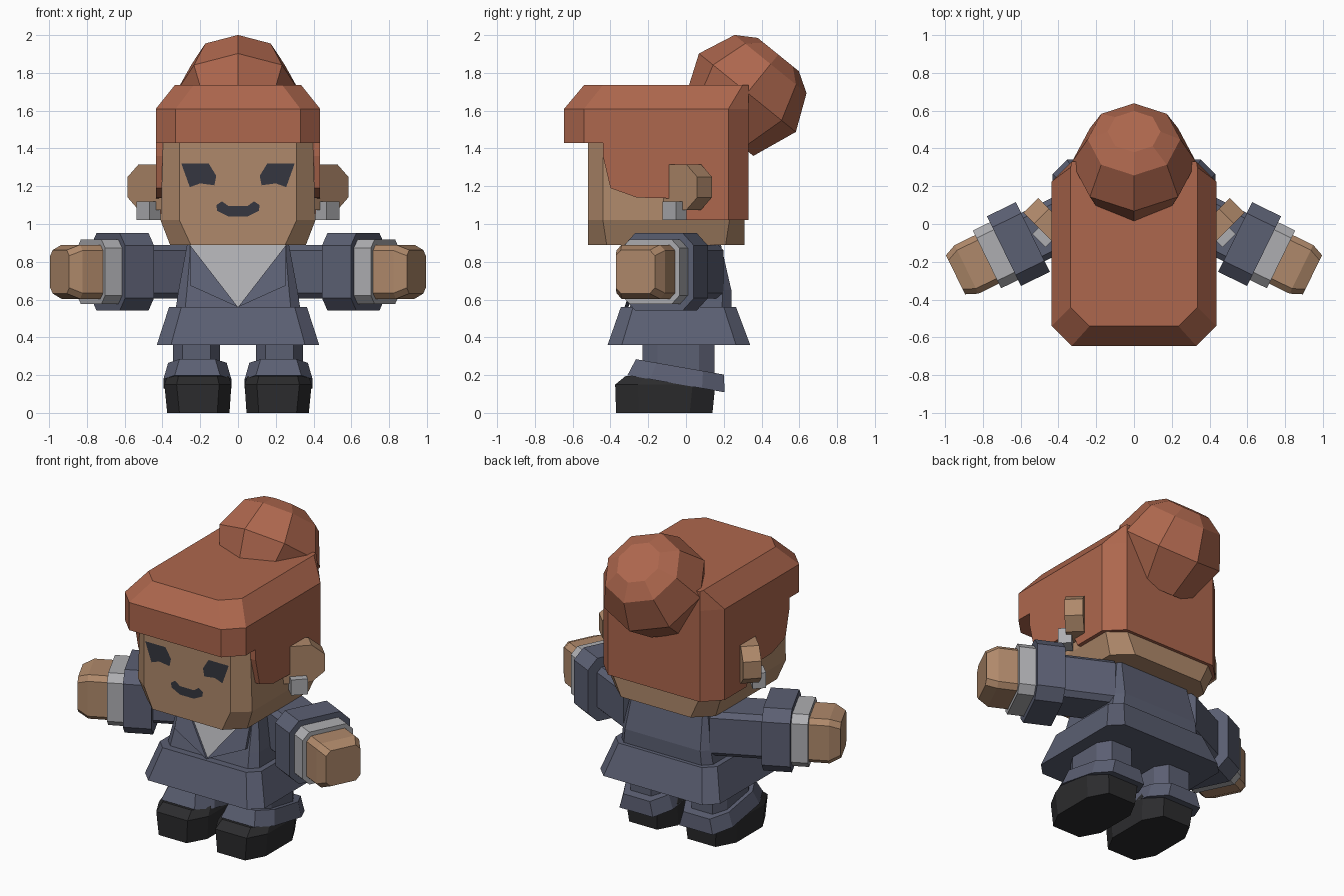
import bpy, bmesh, math
from mathutils import Vector, Matrix

if "Cube" in bpy.data.objects:
    bpy.data.objects.remove(bpy.data.objects["Cube"])


def mat(name, rgb):
    m = bpy.data.materials.new(name)
    m.diffuse_color = (*rgb, 1)
    m.use_nodes = True
    m.node_tree.nodes["Principled BSDF"].inputs["Base Color"].default_value = m.diffuse_color
    return m


SKIN = mat("skin", (0.43, 0.25, 0.145))
HAIR = mat("hair", (0.42, 0.135, 0.075))
CLOTH = mat("cloth", (0.105, 0.115, 0.17))
SHOE = mat("shoe_black", (0.025, 0.025, 0.027))
DARK = mat("face_dark", (0.035, 0.037, 0.05))
LIGHT = mat("light_grey", (0.42, 0.42, 0.44))


def finish(name, bm, material, mirror=False):
    bmesh.ops.recalc_face_normals(bm, faces=bm.faces)
    me = bpy.data.meshes.new(name)
    bm.to_mesh(me)
    bm.free()
    me.materials.append(material)
    ob = bpy.data.objects.new(name, me)
    bpy.context.collection.objects.link(ob)
    if mirror:
        ob.modifiers.new("mirror", 'MIRROR').use_mirror_merge = False
    return ob


def octagon(x0, x1, y0, y1, cx, cy=None):
    """Rectangle with cut corners, as 2D points."""
    cy = cx if cy is None else cy
    return [(x0 + cx, y0), (x1 - cx, y0), (x1, y0 + cy), (x1, y1 - cy),
            (x1 - cx, y1), (x0 + cx, y1), (x0, y1 - cy), (x0, y0 + cy)]


def level(pts, z, slope=0):
    return [(x, y, z + slope * y) for x, y in pts]


def loft(name, rings, material, mirror=False, matrix=None):
    """Skin consecutive rings and cap both ends."""
    bm = bmesh.new()
    vs = [[bm.verts.new(p) for p in r] for r in rings]
    n = len(vs[0])
    for a, b in zip(vs, vs[1:]):
        for i in range(n):
            j = (i + 1) % n
            bm.faces.new((a[i], a[j], b[j], b[i]))
    bm.faces.new(vs[0])
    bm.faces.new(vs[-1])
    if matrix:
        bm.transform(matrix)
    return finish(name, bm, material, mirror)


def sheet(name, pts, material, mirror=False):
    bm = bmesh.new()
    bm.faces.new([bm.verts.new(p) for p in pts])
    return finish(name, bm, material, mirror)


# Head
loft("head", [level(octagon(-.36, .36, -.52, .31, .11, .10), .89),
              level(octagon(-.41, .41, -.52, .31, .10, .08), 1.02),
              level(octagon(-.395, .395, -.52, .31, .085, .08), 1.5)], SKIN)

# Hair cap with fringe, sloped on the front and sides
loft("hair_cap", [level(octagon(-.435, .435, -.645, .33, .105), 1.43),
                  level(octagon(-.435, .435, -.645, .33, .105), 1.61),
                  level([(-.235, -.54), (.235, -.54), (.335, -.44), (.335, .3),
                         (.33, .33), (-.33, .33), (-.335, .3), (-.335, -.44)], 1.735)], HAIR)

# Hair sides and back: side profile (y, z) across the head, back corners cut
side = [(-.44, 1.43), (-.44, 1.36), (-.4, 1.19), (-.26, 1.14), (-.05, 1.135),
        (0, 1.02), (.33, 1.02), (.33, 1.43)]
back = loft("hair_back", [[(x, y, z) for y, z in side] for x in (-.435, .435)], HAIR)
bm = bmesh.new()
bm.from_mesh(back.data)
corners = [e for e in bm.edges if all(v.co.y > .32 for v in e.verts)
           and abs(e.verts[0].co.x - e.verts[1].co.x) < .01]
bmesh.ops.bevel(bm, geom=corners, offset=.105, segments=1, affect='EDGES')
bm.to_mesh(back.data)
bm.free()

# Hair bun, eight sided and tilted backwards
bun = [[(r * math.sin(i * math.pi / 4), r * math.cos(i * math.pi / 4), h) for i in range(8)]
       for h, r in ((-.24, .235), (0, .33), (.195, .245), (.26, .14))]
loft("hair_bun", bun, HAIR,
     matrix=Matrix.Translation((0, .325, 1.695)) @ Matrix.Rotation(math.radians(-39), 4, 'X'))

# Ears: plates swept backwards
ear = [(0, 1.075), (.18, 1.075), (.26, 1.14), (.26, 1.25), (.18, 1.315), (0, 1.315)]
c = math.sqrt(.5)
loft("ear", [[(.40 + c * (s - t), -.125 + c * (s + t), z) for s, z in ear]
             for t in (0, .11)], SKIN, True)

# Earrings
loft("earring", [[(.475 + c * (s - t), -.06 + c * (s + t), z)
                  for s, t in ((-.05, -.04), (.05, -.04), (.05, .04), (-.05, .04))]
                 for z in (1.02, 1.12)], LIGHT, True)

# Eyes and mouth
sheet("eye", [(x, -.524, z) for x, z in ((.30, 1.32), (.155, 1.32), (.115, 1.255),
              (.125, 1.205), (.20, 1.215), (.255, 1.195))], DARK, True)
half = [(.05, 1.095), (.085, 1.12), (.115, 1.10), (.11, 1.07), (.05, 1.04)]
sheet("mouth", [(x, -.524, z) for x, z in half]
      + [(-x, -.524, z) for x, z in reversed(half)], DARK)

# Jacket body
loft("jacket", [level(octagon(-.33, .33, -.30, .24, .05), .55),
                level(octagon(-.315, .315, -.272, .24, .045), .65),
                level(octagon(-.27, .27, -.20, .185, .02), .89)], CLOTH)
sheet("shirt_front", [(-.255, -.208, .89), (0, -.312, .56), (.255, -.208, .89)], LIGHT)
loft("lapel", [[(.255, -.20 - d, .89), (.255, -.268 - d, .675), (0, -.305 - d, .56)]
               for d in (0, .02)], CLOTH, True)

# Jacket skirt
loft("jacket_skirt", [level(octagon(-.43, .43, -.415, .34, .075), .36),
                      level(octagon(-.365, .365, -.345, .265, .065), .56)], CLOTH)

# Arms: cut-corner sections along an axis swept forwards
ARM = Matrix.Translation((.445, -.025, .747)) @ Matrix.Rotation(math.radians(-26), 4, 'Z')


def arm_part(name, sections, cut, material):
    rings = [[(u, v, w) for v, w in octagon(-h, h, -h, h, cut)] for u, h in sections]
    loft(name, rings, material, True, ARM)


arm_part("upper_arm", ((-.22, .142), (.12, .142)), .03, CLOTH)
arm_part("sleeve_cuff", ((.10, .205), (.27, .205)), .065, CLOTH)
arm_part("shirt_cuff", ((.24, .17), (.37, .17)), .045, LIGHT)
arm_part("hand", ((.33, .143), (.49, .143), (.555, .115)), .03, SKIN)

# Legs, tilted trouser hems and shoes
loft("leg", [level(octagon(.095, .345, -.23, .15, .05, .08), z) for z in (.18, .40)], CLOTH, True)
loft("trouser_hem", [level(octagon(.035, .395, -.31, .205, .06, .12), .145, -.175),
                     level(octagon(.06, .37, -.265, .20, .06, .11), .238, -.175)], CLOTH, True)
loft("shoe", [level(octagon(.045, .375, -.37, .14, .065, .12), 0),
              level(octagon(.035, .39, -.375, .155, .065, .12), .15),
              level(octagon(.05, .375, -.32, .12, .06, .11), .195)], SHOE, True)
